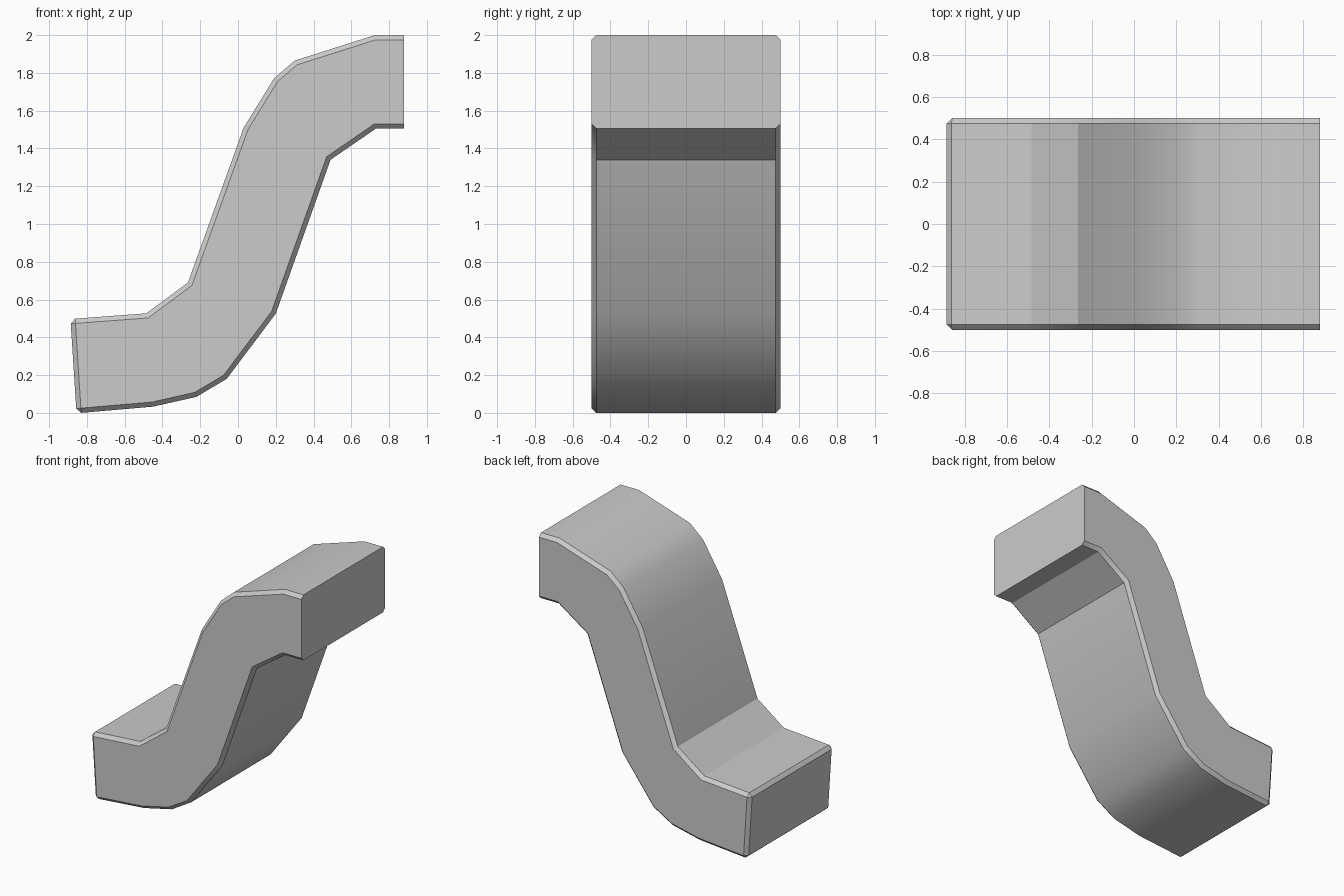
import bpy, bmesh, math

cube = bpy.data.objects.get("Cube")
if cube:
    bpy.data.objects.remove(cube, do_unlink=True)

grey = bpy.data.materials.new("plain grey")
grey.use_nodes = True
colour = (0.6, 0.6, 0.6, 1)
grey.diffuse_color = colour
grey.node_tree.nodes["Principled BSDF"].inputs["Base Color"].default_value = colour

# Side outline of the S-bend: underside, open end, then back along the top
HALF_WIDTH = 0.5
CHAMFER = 0.025
underside = [(-0.855, -0.002), (-0.45, 0.033), (-0.22, 0.085), (-0.06, 0.18),
             (0.2, 0.525), (0.49, 1.34), (0.73, 1.505), (0.88, 1.505)]
topside = [(0.88, 2), (0.725, 2), (0.3, 1.865), (0.19, 1.77), (0.03, 1.51),
           (-0.265, 0.69), (-0.485, 0.527), (-0.887, 0.497)]
outline = underside + topside
end_x = max(x for x, z in outline)

# Extrude the outline across the width
bm = bmesh.new()
side = bm.faces.new([bm.verts.new((x, -HALF_WIDTH, z)) for x, z in outline])
ext = bmesh.ops.extrude_face_region(bm, geom=[side], use_keep_orig=True)
moved = [v for v in ext["geom"] if isinstance(v, bmesh.types.BMVert)]
bmesh.ops.translate(bm, verts=moved, vec=(0, 2 * HALF_WIDTH, 0))
bmesh.ops.recalc_face_normals(bm, faces=bm.faces)


# Chamfer both side rims and the closed end, leaving the open end sharp
def is_chamfered(edge):
    a, b = (v.co for v in edge.verts)
    if abs(a.y - b.y) > 0.1:
        return a.x < -0.8
    return min(a.x, b.x) < end_x - 0.01


bmesh.ops.bevel(bm, geom=[e for e in bm.edges if is_chamfered(e)], offset=CHAMFER,
                offset_type='OFFSET', segments=1, affect='EDGES', profile=0.5)
mesh = bpy.data.meshes.new("curved_connector")
bm.to_mesh(mesh)
bm.free()
mesh.materials.append(grey)
connector = bpy.data.objects.new("curved_connector", mesh)
bpy.context.collection.objects.link(connector)

# Smooth the gentle bends while keeping the corners crisp
bpy.ops.object.select_all(action='DESELECT')
connector.select_set(True)
bpy.context.view_layer.objects.active = connector
bpy.ops.object.shade_smooth_by_angle(angle=math.radians(30))
